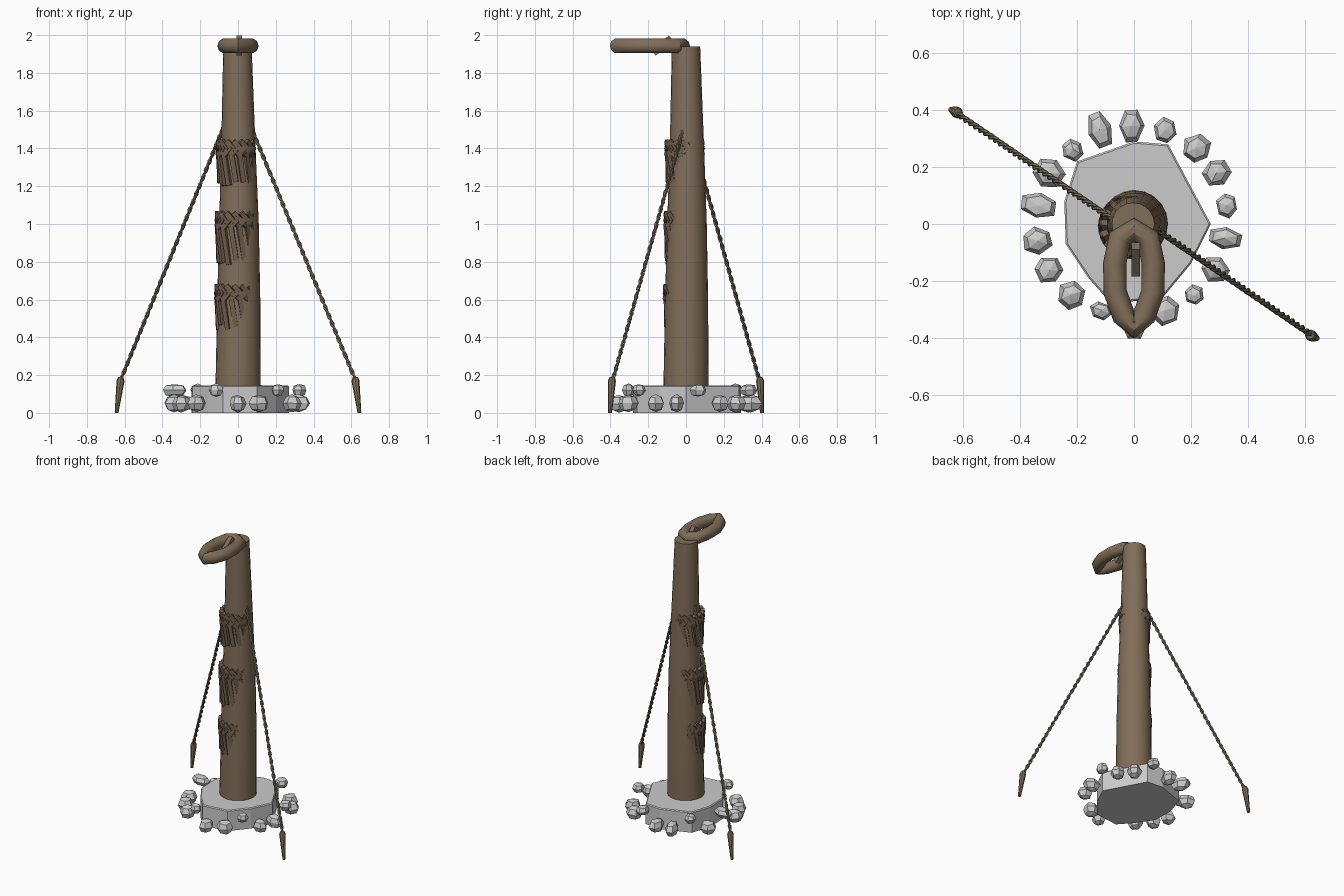
import bpy, bmesh, math, random
from mathutils import Vector, Matrix

if "Cube" in bpy.data.objects:
    bpy.data.objects.remove(bpy.data.objects["Cube"])

random.seed(4)


def material(name, rgb):
    m = bpy.data.materials.new(name)
    m.diffuse_color = (*rgb, 1)
    m.use_nodes = True
    m.node_tree.nodes["Principled BSDF"].inputs["Base Color"].default_value = m.diffuse_color
    return m


WOOD = material("wood", (0.22, 0.155, 0.1))
BARK = material("dark_wood", (0.17, 0.115, 0.075))
ROPE = material("rope_fibre", (0.24, 0.2, 0.13))


def finish(name, bm, mat=None, smooth=None):
    bmesh.ops.recalc_face_normals(bm, faces=bm.faces)
    me = bpy.data.meshes.new(name)
    bm.to_mesh(me)
    bm.free()
    ob = bpy.data.objects.new(name, me)
    bpy.context.collection.objects.link(ob)
    if mat:
        me.materials.append(mat)
    if smooth:
        bpy.ops.object.select_all(action='DESELECT')
        ob.select_set(True)
        bpy.context.view_layer.objects.active = ob
        bpy.ops.object.shade_smooth_by_angle(angle=math.radians(smooth))
    return ob


def sweep(bm, path, radii, sides, closed=False):
    """Tube of given radii along a list of points."""
    n, rings = len(path), []
    for i, p in enumerate(path):
        a = path[i - 1] if closed or i else p
        b = path[(i + 1) % n] if closed or i < n - 1 else p
        t = (b - a).normalized()
        ref = Vector((0, 0, 1)) if abs(t.z) < 0.97 else Vector((0, 1, 0))
        u = t.cross(ref).normalized()
        v = u.cross(t)
        rings.append([bm.verts.new(p + radii[i] * (u * math.cos(k * math.tau / sides)
                      + v * math.sin(k * math.tau / sides))) for k in range(sides)])
    for i in range(n if closed else n - 1):
        r, s = rings[i], rings[(i + 1) % n]
        for k in range(sides):
            j = (k + 1) % sides
            bm.faces.new((r[k], r[j], s[j], s[k]))
    if not closed:
        bm.faces.new(rings[0])
        bm.faces.new(rings[-1])


def box(bm, matrix, size):
    bmesh.ops.create_cube(bm, size=1, matrix=matrix @ Matrix.Diagonal((*size, 1)))


# irregular base slab
outline = [(0.27, 0), (0.12, 0.28), (0, 0.29), (-0.2, 0.22), (-0.245, 0.08), (-0.24, -0.07),
           (-0.16, -0.19), (-0.08, -0.28), (0.1, -0.26), (0.2, -0.14)]
bm = bmesh.new()
face = bm.faces.new([bm.verts.new((x, y, 0)) for x, y in outline])
ext = bmesh.ops.extrude_face_region(bm, geom=[face])
top = [v for v in ext["geom"] if isinstance(v, bmesh.types.BMVert)]
bmesh.ops.translate(bm, verts=top, vec=(0, 0, 0.145))
bmesh.ops.bevel(bm, geom=[e for e in bm.edges if all(v.co.z > 0.1 for v in e.verts)],
                offset=0.006, segments=1, affect='EDGES')
finish("base_slab", bm)

# ring of loose stones: x, y, radial size, tangential size, centre height
stones = [(-.01, .345, .065, .045, .05), (.11, .33, .046, .042, .12), (.22, .265, .055, .05, .05),
          (.29, .18, .053, .047, .05), (.325, .065, .04, .045, .12), (.32, -.05, .065, .042, .05),
          (.285, -.16, .052, .046, .05), (.21, -.25, .036, .036, .12), (.11, -.305, .055, .055, .05),
          (0, -.355, .055, .045, .05), (-.115, -.305, .032, .04, .12), (-.22, -.25, .052, .05, .05),
          (-.3, -.16, .053, .05, .05), (-.34, -.06, .055, .05, .05), (-.335, .065, .07, .045, .12),
          (-.3, .18, .06, .055, .05), (-.215, .26, .042, .038, .12), (-.12, .33, .07, .042, .05)]
bm = bmesh.new()
for x, y, a, b, z in stones:
    m = (Matrix.Translation((x, y, z)) @ Matrix.Rotation(math.atan2(y, x), 4, 'Z')
         @ Matrix.Diagonal((a, b, 0.047 if z < 0.1 else 0.034, 1)))
    s = bmesh.ops.create_uvsphere(bm, u_segments=6, v_segments=4, radius=1, matrix=m)
    for v in s["verts"]:
        v.co += Vector([random.uniform(-0.003, 0.003) for _ in range(3)])
finish("base_stones", bm)

# tapered post
spine = [(0, 0, .1), (.004, .003, .6), (.005, .005, 1.0), (.002, .005, 1.4), (-.003, 0, 1.94)]
bm = bmesh.new()
sweep(bm, [Vector(p) for p in spine], [.12, .114, .105, .091, .075], 20)
finish("post", bm, WOOD, 40)

# long loop lying forward from the post top
half = [(0.05, -.05), (.068, -.14), (.066, -.24), (.035, -.325)]
loop = [(0, -.02)] + half + [(0, -.362)] + [(-x, y) for x, y in reversed(half)]
bm = bmesh.new()
sweep(bm, [Vector((x, y, 1.943)) for x, y in loop], [.041] * len(loop), 10, True)
finish("top_loop", bm, WOOD, 40)

# small peg inside the loop
bm = bmesh.new()
box(bm, Matrix.Translation((.006, -.125, 1.945)) @ Matrix.Rotation(math.radians(38), 4, 'X'),
    (.03, .12, .04))
finish("loop_peg", bm, WOOD)

# plaited bands with hanging strips
CX, CY = -.012, -.008


def around(ang, r, z):
    return (Matrix.Translation((CX + r * math.cos(ang), CY + r * math.sin(ang), z))
            @ Matrix.Rotation(ang, 4, 'Z'))


for label, z, r, length in (("lower", .635, .099, .17), ("middle", 1.02, .096, .21),
                            ("upper", 1.4, .091, .17)):
    bm = bmesh.new()
    n = 16
    for k in range(n):
        for side in (-1, 1):
            ang = (k + 0.25 * side) * math.tau / n
            m = around(ang, r, z + side * .014) @ Matrix.Rotation(side * math.radians(42), 4, 'X')
            box(bm, m, (.024, .028, .066))
    finish(label + "_braid", bm, BARK)
    bm = bmesh.new()
    for k in range(14):
        ang = k * math.tau / 14 + .1
        drop = length * random.uniform(.85, 1.05)
        m = (around(ang, r - .001, z - .02 - drop / 2) @ Matrix.Rotation(math.radians(9), 4, 'X')
             @ Matrix.Rotation(math.radians(2), 4, 'Y'))
        box(bm, m, (.02, .026, drop))
    finish(label + "_strips", bm, BARK)

# two guy ropes of twisted strands, each tied to a ground stake
for label, s in (("right", 1), ("left", -1)):
    a = Vector((s * .07, s * -.012, 1.53 if s < 0 else 1.51))
    b = Vector((s * .625, s * -.39, .165))
    t = (b - a).normalized()
    u = t.cross(Vector((0, 0, 1))).normalized()
    v = u.cross(t)
    bm = bmesh.new()
    n = 110
    for phase in (0, math.pi):
        pts = []
        for i in range(n + 1):
            w = phase + i / n * math.tau * 16
            pts.append(a.lerp(b, i / n) + .006 * (u * math.cos(w) + v * math.sin(w)))
        sweep(bm, pts, [.0065] * (n + 1), 6)
    finish(label + "_rope", bm, ROPE, 50)
    bm = bmesh.new()
    sweep(bm, [Vector((s * .643, s * -.402, 0)), Vector((s * .622, s * -.392, .17)),
               Vector((s * .62, s * -.391, .188))], [.01, .021, .014], 8)
    finish(label + "_stake", bm, WOOD, 40)
